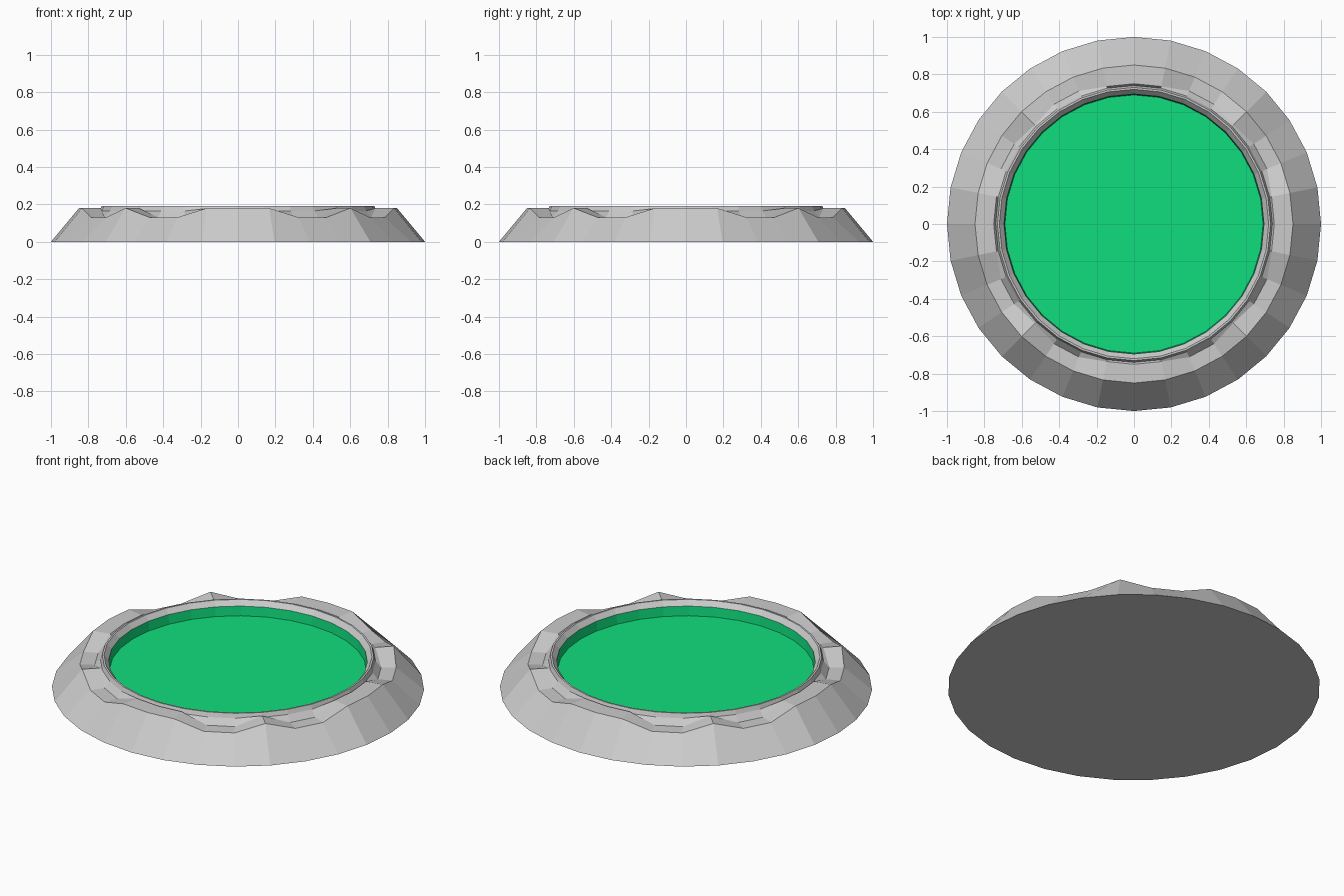
import bpy
import bmesh
from math import sin, cos, tau

if "Cube" in bpy.data.objects:
    bpy.data.objects.remove(bpy.data.objects["Cube"])

N = 32  # sides of every ring


def ring(bm, radius, height):
    """One ring of vertices; radius and height are functions of the step."""
    return [bm.verts.new((radius(i) * cos(i * tau / N),
                          radius(i) * sin(i * tau / N), height(i)))
            for i in range(N)]


def lathe(name, rings, cap_start=False, cap_end=False, color=None):
    """Joins rings with flat faces and closes the ends if asked."""
    bm = bmesh.new()
    loops = [ring(bm, r, z) for r, z in rings]
    for a, b in zip(loops, loops[1:]):
        for i in range(N):
            j = (i + 1) % N
            bm.faces.new((a[i], a[j], b[j], b[i]))
    if cap_start:
        bm.faces.new(loops[0][::-1])
    if cap_end:
        bm.faces.new(loops[-1])
    mesh = bpy.data.meshes.new(name)
    bm.to_mesh(mesh)
    bm.free()
    obj = bpy.data.objects.new(name, mesh)
    bpy.context.collection.objects.link(obj)
    if color:
        mat = bpy.data.materials.new(name + "_colour")
        mat.diffuse_color = color
        mat.use_nodes = True
        mat.node_tree.nodes["Principled BSDF"].inputs["Base Color"].default_value = mat.diffuse_color
        mesh.materials.append(mat)
    return obj


def flat(v):
    return lambda i: v


def notched(high, low):
    """Eight notches round the collar, two steps wide each."""
    return lambda i: low if i % 8 in (2, 3, 5, 6) else high


# sloping stone base, notched collar and raised rim
lathe("stone_base", [
    (flat(1.0), flat(0.0)),
    (flat(0.85), notched(0.18, 0.13)),
    (notched(0.75, 0.77), notched(0.18, 0.13)),
    (flat(0.74), flat(0.165)),
    (flat(0.73), flat(0.19)),
    (flat(0.72), flat(0.19)),
    (flat(0.695), flat(0.162)),
], cap_start=True)

# sunken green pool with its short wall
lathe("green_pool", [
    (flat(0.695), flat(0.162)),
    (flat(0.69), flat(0.107)),
], cap_end=True, color=(0.005, 0.73, 0.205, 1))
